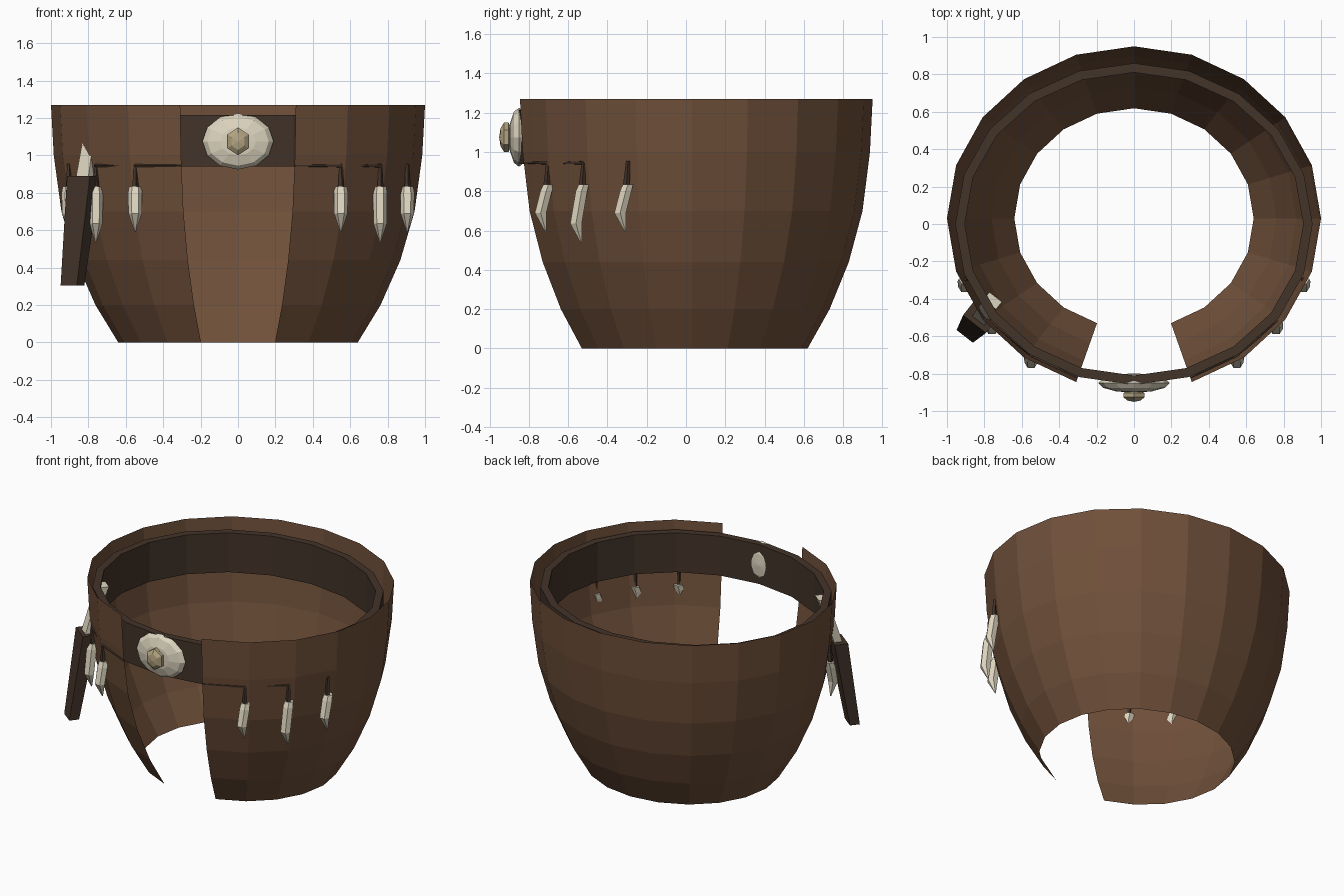
import bpy, bmesh, math
from mathutils import Vector

if "Cube" in bpy.data.objects:
    bpy.data.objects.remove(bpy.data.objects["Cube"])


def material(name, rgb):
    m = bpy.data.materials.new(name)
    m.diffuse_color = (*rgb, 1)
    m.use_nodes = True
    m.node_tree.nodes["Principled BSDF"].inputs["Base Color"].default_value = m.diffuse_color
    return m


LEATHER = material("leather", (0.16, 0.08, 0.042))
DARK = material("dark_leather", (0.055, 0.033, 0.022))
BONE = material("bone", (0.72, 0.66, 0.52))
TAN = material("tan", (0.45, 0.37, 0.22))


def finish(name, bm, mat):
    me = bpy.data.meshes.new(name)
    bm.to_mesh(me)
    bm.free()
    me.materials.append(mat)
    ob = bpy.data.objects.new(name, me)
    bpy.context.collection.objects.link(ob)
    return ob


def loft(name, rings, mat, closed=True, caps=True, loop=False):
    """Skin a list of point rings with quads."""
    bm = bmesh.new()
    vs = [[bm.verts.new(p) for p in r] for r in rings]
    n = len(vs[0])
    pairs = list(zip(vs, vs[1:])) + ([(vs[-1], vs[0])] if loop else [])
    for a, b in pairs:
        for i in range(n if closed else n - 1):
            j = (i + 1) % n
            bm.faces.new((a[i], a[j], b[j], b[i]))
    if caps:
        bm.faces.new(vs[0][::-1])
        bm.faces.new(vs[-1])
    if caps or loop:
        bmesh.ops.recalc_face_normals(bm, faces=bm.faces)
    return finish(name, bm, mat)


def ellipse(c, rx, ry, n, ids=None, start=0.0):
    return [Vector((c[0] + rx * math.cos(start + 2 * math.pi * i / n),
                    c[1] + ry * math.sin(start + 2 * math.pi * i / n), c[2]))
            for i in (ids if ids is not None else range(n))]


def box_ring(c, w, d, ang):
    u = Vector((math.cos(ang), math.sin(ang), 0)) * w / 2
    v = Vector((-math.sin(ang), math.cos(ang), 0)) * d / 2
    c = Vector(c)
    return [c - u - v, c + u - v, c + u + v, c - u + v]


def ellipsoid(name, center, size, seg, rings, mat):
    """Low-poly ellipsoid whose pole faces the front."""
    bm = bmesh.new()
    bmesh.ops.create_uvsphere(bm, u_segments=seg, v_segments=rings, radius=1)
    for v in bm.verts:
        x, y, z = v.co
        v.co = (center[0] + x * size[0], center[1] - z * size[1], center[2] + y * size[2])
    return finish(name, bm, mat)


def cord(name, a, b, r0, r1):
    a, b = Vector(a), Vector(b)
    q = (b - a).to_track_quat('Z', 'Y')
    rings = [[p + q @ v for v in ellipse((0, 0, 0), r, r, 5)]
             for p, r in ((a, r0), (b, r1))]
    return loft(name, rings, DARK)


# Skirt: 20-sided sheet of revolution, two front facets left open
profile = [(0, .64), (.2, .762), (.44, .868), (.7, .944), (1.0, .985), (1.27, 1.0)]
loft("skirt", [ellipse((0, .03, z), r, r * .92, 20, range(-4, 15)) for z, r in profile],
     LEATHER, closed=False, caps=False)

# Belt band just inside the skirt
loft("belt", [ellipse((0, 0, z), rx, ry, 20) for z, rx, ry in
              ((.94, .955, .86), (1.215, .955, .86), (1.215, .905, .81), (.94, .905, .81))],
     DARK, caps=False, loop=True)

# Buckle and its boss
ellipsoid("buckle", (0, -.85, 1.075), (.19, .052, .15), 12, 6, BONE)
ellipsoid("buckle_boss", (0, -.915, 1.075), (.068, .036, .078), 6, 5, TAN)

# Hanging fangs on cords, mirrored left and right
fangs = [(.55, -.70, .59), (.76, -.52, .535), (.905, -.295, .59)]
for s, side in ((1, "right"), (-1, "left")):
    for k, (x, y, tip) in enumerate(fangs):
        kink = tip + .1
        rings = [ellipse((s * x, y + dy, z), rx, ry, 6) for dy, z, rx, ry in
                 ((.0, .835, .032, .03), (-.012, .80, .038, .034),
                  (-.04, kink, .036, .034), (-.012, tip, .003, .003))]
        loft(f"fang_{side}_{k + 1}", rings, BONE)
        cord(f"fang_cord_{side}_{k + 1}", (s * x, y, .955), (s * x, y - .01, .81), .011, .019)
    # thread running from the front edge past the first two fangs
    pts = [(s * .305, -.823, .945)] + [(s * x, y - .005, .945) for x, y, _ in fangs[:2]]
    for k, (a, b) in enumerate(zip(pts, pts[1:])):
        cord(f"thread_{side}_{k + 1}", a, b, .005, .011)

# Sheathed knife on the left hip, leaning inward
ANG = math.radians(-38)
loft("sheath", [box_ring((-.885, -.575, .305), .11, .065, ANG),
                box_ring((-.825, -.50, .89), .155, .09, ANG)], DARK)
loft("knife_handle", [box_ring((-.82, -.505, .86), .085, .055, ANG),
                      box_ring((-.795, -.46, 1.03), .075, .05, ANG),
                      box_ring((-.755, -.41, 1.2), .085, .05, ANG)], BONE)
